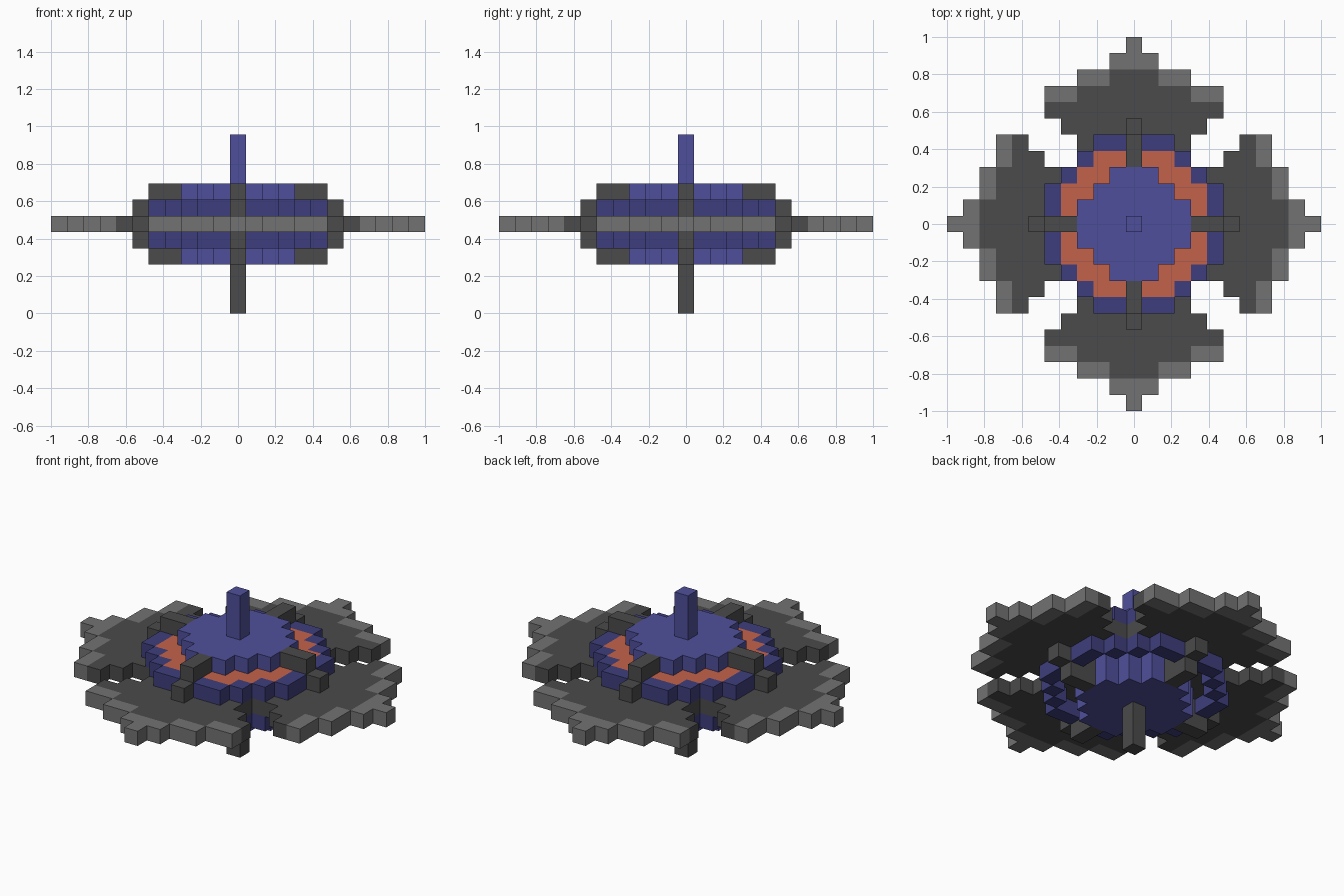
import bpy
import bmesh
import math

cube = bpy.data.objects.get("Cube")
if cube:
    bpy.data.objects.remove(cube)

U = 2 / 23  # edge of one block


def material(name, rgb):
    m = bpy.data.materials.new(name)
    m.use_nodes = True
    col = (*rgb, 1)
    m.diffuse_color = col
    bsdf = m.node_tree.nodes["Principled BSDF"]
    bsdf.inputs["Base Color"].default_value = col
    bsdf.inputs["Roughness"].default_value = 0.8
    return m


BLUE = material("blue", (0.078, 0.078, 0.33))
NAVY = material("navy", (0.048, 0.048, 0.205))
DARK = material("dark_grey", (0.07, 0.07, 0.07))
LIGHT = material("light_grey", (0.17, 0.17, 0.17))
ORANGE = material("orange", (0.55, 0.122, 0.07))


def plate(name, cells, z0, z1, mat):
    """Extrude a set of square grid cells between two block levels."""
    bm = bmesh.new()
    for i, j in cells:
        x0, x1, y0, y1 = i - .5, i + .5, j - .5, j + .5
        bm.faces.new([bm.verts.new((x * U, y * U, z0 * U))
                      for x, y in ((x0, y0), (x1, y0), (x1, y1), (x0, y1))])
    bmesh.ops.remove_doubles(bm, verts=bm.verts, dist=1e-4)
    ext = bmesh.ops.extrude_face_region(bm, geom=bm.faces[:], use_keep_orig=True)
    top = [v for v in ext["geom"] if isinstance(v, bmesh.types.BMVert)]
    bmesh.ops.translate(bm, verts=top, vec=(0, 0, (z1 - z0) * U))
    bmesh.ops.recalc_face_normals(bm, faces=bm.faces)
    bmesh.ops.dissolve_limit(bm, angle_limit=math.radians(1),
                             verts=bm.verts, edges=bm.edges)
    me = bpy.data.meshes.new(name)
    bm.to_mesh(me)
    bm.free()
    me.materials.append(mat)
    ob = bpy.data.objects.new(name, me)
    bpy.context.collection.objects.link(ob)
    return ob


def disc(widths):
    """Stepped disc: widths[n] is the half width of row n."""
    return {(i, s * j) for j, w in enumerate(widths)
            for i in range(-w, w + 1) for s in (1, -1)}


def around(cells):
    """Repeat cells in the four quarter turns."""
    out = set()
    for i, j in cells:
        out |= {(i, j), (-j, i), (-i, -j), (j, -i)}
    return out


hub = disc([3, 3, 2, 1])
mid = disc([4, 4, 4, 3, 2])
outer = disc([5, 5, 5, 4, 3, 2])
axes = {(i, j) for i, j in outer if i == 0 or j == 0}

# Wings: half widths of rows 5 to 11, with the pale stepped rim
wing_rows = {5: 3, 6: 4, 7: 5, 8: 5, 9: 3, 10: 1, 11: 0}
inner_rows = {5: 3, 6: 4, 7: 5, 8: 3, 9: 1}
wing = {(i, j) for j, w in wing_rows.items() for i in range(-w, w + 1)}
wing_dark = {(i, j) for j, w in inner_rows.items() for i in range(-w, w + 1)}
plate("wing_plate", around(wing_dark) | outer, 5, 6, DARK)
plate("wing_rim", around(wing - wing_dark), 5, 6, LIGHT)

# Hub discs above and below, with outer rings
plate("upper_hub", hub, 6, 8, BLUE)
plate("lower_hub", hub, 3, 5, BLUE)
plate("upper_ring", outer - mid - axes, 6, 7, NAVY)
plate("lower_ring", outer - mid - axes, 4, 5, NAVY)
plate("glowing_band", mid - hub - axes, 6, 7, ORANGE)

# Stepped spokes on both sides
long_spoke = around({(0, 4), (0, 5), (0, 6)})
short_spoke = around({(0, 4), (0, 5)})
for side, z_long, z_short in (("upper", 6, 7), ("lower", 4, 3)):
    plate(side + "_long_spokes", long_spoke, z_long, z_long + 1, DARK)
    plate(side + "_short_spokes", short_spoke, z_short, z_short + 1, DARK)

# Axle posts
plate("top_post", {(0, 0)}, 8, 11, BLUE)
plate("bottom_post", {(0, 0)}, 0, 3, DARK)
